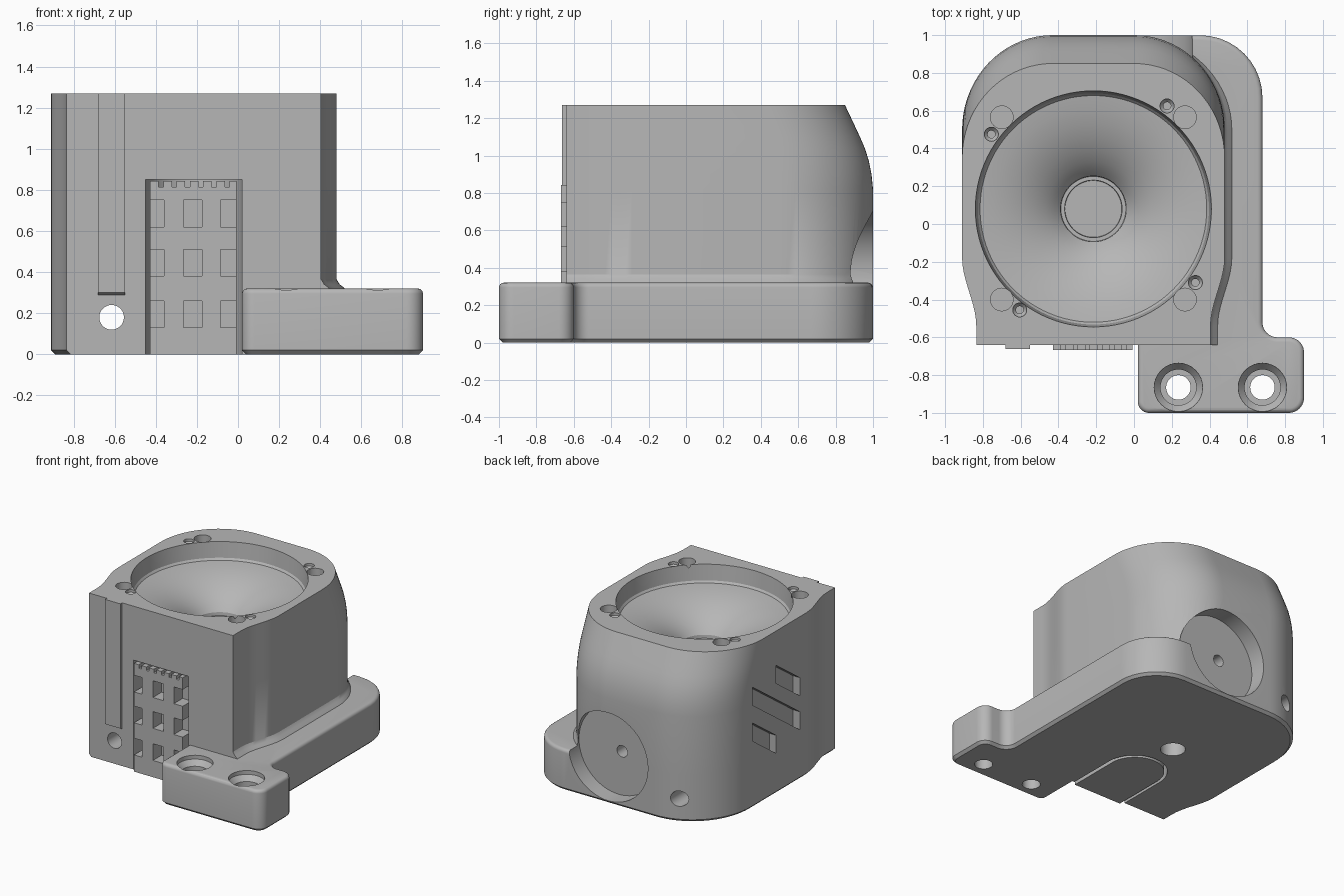
import bpy, bmesh
from math import sin, cos, pi, radians
from mathutils import Matrix, Vector

if "Cube" in bpy.data.objects:
    bpy.data.objects.remove(bpy.data.objects["Cube"])

grey = bpy.data.materials.new("light_grey")
grey.use_nodes = True
colour = (0.47, 0.47, 0.47, 1)
grey.diffuse_color = colour
grey.node_tree.nodes["Principled BSDF"].inputs["Base Color"].default_value = colour


def finish(name, bm):
    bmesh.ops.recalc_face_normals(bm, faces=bm.faces)
    mesh = bpy.data.meshes.new(name)
    bm.to_mesh(mesh)
    bm.free()
    mesh.materials.append(grey)
    ob = bpy.data.objects.new(name, mesh)
    bpy.context.collection.objects.link(ob)
    return ob


def loft(name, rings):
    bm = bmesh.new()
    rows = [[bm.verts.new(p) for p in ring] for ring in rings]
    n = len(rows[0])
    for a, b in zip(rows, rows[1:]):
        for i in range(n):
            j = (i + 1) % n
            bm.faces.new((a[i], a[j], b[j], b[i]))
    bm.faces.new(rows[0])
    bm.faces.new(rows[-1])
    return finish(name, bm)


def prism(name, outline, z0, z1):
    return loft(name, [[(x, y, z) for x, y in outline] for z in (z0, z1)])


def box(name, lo, hi):
    return prism(name, [(lo[0], lo[1]), (hi[0], lo[1]), (hi[0], hi[1]), (lo[0], hi[1])], lo[2], hi[2])


def turned(name, profile, x, y, n=32):
    """Closed solid from (radius, height) pairs around a vertical axis."""
    return loft(name, [[(x + r * cos(2 * pi * i / n), y + r * sin(2 * pi * i / n), z)
                        for i in range(n)] for r, z in profile])


def rod_y(name, r, x, z, y0, y1, n=32):
    ob = turned(name, [(r, y0), (r, y1)], 0, 0, n)
    ob.data.transform(Matrix.Translation((x, 0, z)) @ Matrix.Rotation(radians(-90), 4, 'X'))
    return ob


def combine(target, tool, op='DIFFERENCE'):
    mod = target.modifiers.new("combine", 'BOOLEAN')
    mod.operation, mod.solver, mod.object = op, 'EXACT', tool
    bpy.context.view_layer.objects.active = target
    bpy.ops.object.modifier_apply(modifier=mod.name)
    bpy.data.objects.remove(tool)


def rounded(corners, n=10):
    """Polygon of (x, y, radius) with square corners rounded off."""
    out = []
    for i, (x, y, r) in enumerate(corners):
        p = Vector((x, y))
        if not r:
            out.append((x, y))
            continue
        a = (Vector(corners[i - 1][:2]) - p).normalized() * r
        b = (Vector(corners[(i + 1) % len(corners)][:2]) - p).normalized() * r
        for k in range(n + 1):
            t = pi / 2 * k / n
            out.append(tuple(p + a * (1 - sin(t)) + b * (1 - cos(t))))
    return out


def arch(x0, x1, y0, centre_y, n=24):
    r, cx = (x1 - x0) / 2, (x0 + x1) / 2
    return [(x0, y0), (x1, y0)] + [(cx + r * cos(pi * i / n), centre_y + r * sin(pi * i / n))
                                   for i in range(n + 1)]


# Housing outline: narrow flat front, waisted sides, large back corners
MID = -0.215
half = [(0.62, -0.64)]
for k in range(11):
    t = k / 10
    half.append((0.62 + 0.075 * t * t * (3 - 2 * t), -0.54 + 0.36 * t))
half += [(0.215 + 0.48 * cos(pi / 2 * k / 18), 0.5 + 0.5 * sin(pi / 2 * k / 18)) for k in range(19)]
outline = [(MID + x, y) for x, y in half] + [(MID - x, y) for x, y in reversed(half)]


def section(z, lean=0, flare=0, inset=0):
    ring = []
    for i, (x, y) in enumerate(outline):
        (ax, ay), (bx, by) = outline[i - 1], outline[(i + 1) % len(outline)]
        n = Vector((by - ay, ax - bx)).normalized()
        if y < -0.6:
            n = Vector((1 if x > MID else -1, 0))
        grow = flare * max(n.x, 0) - inset
        ring.append((x + n.x * grow, y + n.y * (grow if n.y < 0 or not flare else 0)
                     - (lean if y >= 0.499 else 0), z))
    return ring


# Housing with a small foot fillet on the plate side and a back leaning in at the top
housing = loft("housing", [
    section(0, inset=0.02), section(0.02), section(0.3, flare=0.05), section(0.325, flare=0.035),
    section(0.34, flare=0.015), section(0.365), section(0.82), section(0.9, 0.008),
    section(0.97, 0.022), section(1.04, 0.044), section(1.1, 0.07), section(1.16, 0.098),
    section(1.27, 0.15)])

# Mounting plate with rounded top rim and chamfered underside
plate_shape = rounded([(0.02, -1, 0.06), (0.9, -1, 0.08), (0.9, -0.6, 0.08), (0.68, -0.6, 0.08),
                       (0.68, 0.999, 0.33), (-0.1, 0.999, 0), (-0.1, -0.2, 0), (0.02, -0.2, 0)])
plate = prism("mounting_plate", plate_shape, 0, 0.32)
bm = bmesh.new()
bm.from_mesh(plate.data)
for top, width, steps in ((True, 0.025, 4), (False, 0.02, 1)):
    rim = [e for e in bm.edges if all((v.co.z > 0.3) if top else (v.co.z < 0.001) for v in e.verts)]
    bmesh.ops.bevel(bm, geom=rim, offset=width, segments=steps, profile=0.5, affect='EDGES')
bm.to_mesh(plate.data)
bm.free()
combine(housing, plate, 'UNION')

# Rib on the front, with sloping lower end
rib = box("rib", (-0.68, -0.662, 0.27), (-0.55, -0.6, 1.27))
for v in rib.data.vertices:
    if v.co.z < 0.5 and v.co.y < -0.65:
        v.co.z = 0.3
combine(housing, rib, 'UNION')

# Horn shaped bowl
combine(housing, turned("bowl", [
    (0.625, 1.4), (0.625, 1.27), (0.612, 1.15), (0.6, 1.135), (0.53, 1.125), (0.45, 1.105),
    (0.38, 1.08), (0.31, 1.045), (0.25, 1.005), (0.205, 0.965), (0.175, 0.93), (0.172, 0.905),
    (0.152, 0.905), (0.15, 0.87)], MID, 0.08, 96))

# Screw holes around the bowl: large ones and small stepped ones
for x in (-0.7, 0.27):
    for y in (-0.4, 0.565):
        combine(housing, turned("screw_hole", [(0.06, 1.17), (0.06, 1.4)], x, y))
for x, y in ((0.175, 0.625), (-0.755, 0.475), (0.325, -0.31), (-0.605, -0.455)):
    combine(housing, turned("pin_hole", [(0.02, 1.12), (0.02, 1.23), (0.037, 1.25), (0.037, 1.4)], x, y))

# Counterbored holes in the foot
for x in (0.235, 0.68):
    combine(housing, turned("foot_hole", [(0.065, -0.1), (0.065, 0.17), (0.095, 0.17), (0.095, 0.25),
                                          (0.128, 0.29), (0.128, 0.5)], x, -0.865))

# Round recess in the back, its threaded hole, and the long cable bore
combine(housing, rod_y("recess", 0.342, -0.03, 0.365, 0.87, 1.3, 64))
combine(housing, rod_y("thread_hole", 0.045, -0.06, 0.365, 0.75, 1.1))
combine(housing, rod_y("cable_bore", 0.06, -0.615, 0.18, -1.2, 1.2))

# Cable hole underneath
combine(housing, turned("bottom_hole", [(0.09, -0.1), (0.09, 0.2)], -0.22, 0.17))

# Slanted slots in the right side
for y0, y1, high in ((-0.1, 0.19, 0.795), (-0.1, 0.48, 0.53), (0.19, 0.48, 0.457)):
    rise = 0.71 * (y1 - y0)
    shape = [(y0, high - 0.14), (y1, high - 0.14 + rise), (y1, high + rise), (y0, high)]
    combine(housing, loft("slot", [[(x, y, z) for y, z in shape] for x in (-1.1, -0.85)]))

# Arched cavity holding a latticed insert
combine(housing, prism("cavity", arch(-0.45, 0.02, -0.8, -0.25), -0.1, 0.85))
insert = prism("lattice_insert", arch(-0.428, -0.008, -0.668, -0.25), 0, 0.815)
for x0, x1 in ((-0.5, -0.36), (-0.265, -0.175), (-0.085, 0.1)):
    for z in (0.13, 0.38, 0.62):
        combine(insert, box("window", (x0, -0.8, z), (x1, -0.56, z + 0.13)))

# Teeth along the top of the insert
for i in range(7):
    x = -0.428 + 0.0645 * i
    box("tooth", (x, -0.668, 0.81), (x + 0.042 if i < 6 else -0.008, -0.5, 0.842))

for ob in bpy.context.collection.objects:
    ob.select_set(ob.type == 'MESH')
bpy.context.view_layer.objects.active = housing
bpy.ops.object.shade_smooth_by_angle(angle=radians(30))
